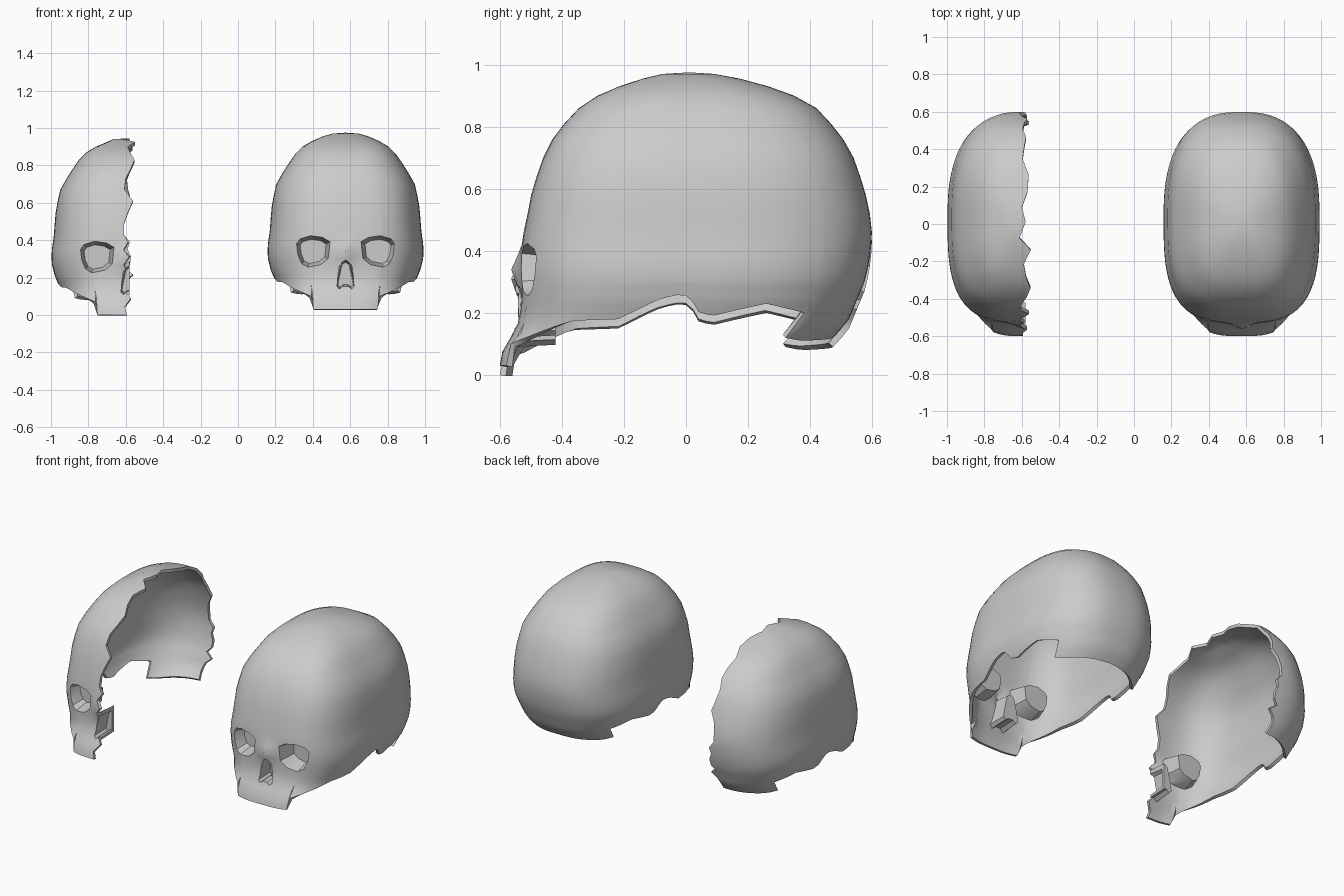
import bpy, bmesh, math, random

if "Cube" in bpy.data.objects:
    bpy.data.objects.remove(bpy.data.objects["Cube"])

random.seed(7)
# Horizontal sections of the skull: z, front y, back y, half width
SECTIONS = [(.03, -.60, .41, .335), (.10, -.587, .45, .35), (.13, -.555, .485, .36),
            (.18, -.537, .525, .375), (.24, -.53, .55, .40), (.30, -.53, .575, .415),
            (.36, -.532, .59, .418), (.45, -.525, .60, .405), (.52, -.51, .592, .40),
            (.60, -.495, .575, .393), (.70, -.46, .54, .37), (.78, -.42, .495, .325),
            (.86, -.345, .42, .27), (.91, -.27, .33, .22), (.95, -.16, .20, .14),
            (.97, -.075, .09, .07)]
# Lower rim height by angle around the head (0 = face, 180 = nape)
RIM = [(0, .03), (19.5, .03), (20, .10), (29, .13), (43, .175), (60, .18), (75, .24),
       (83, .258), (90, .255), (95, .205), (103, .19), (124, .23), (141, .20),
       (141.5, .12), (150, .11), (180, .12)]
LEVELS = [.30, .34, .38, .42, .46, .52, .58, .64, .70, .76, .81, .86, .90, .93, .955, .97]
LOW = 6
TOP = .975
NF, NB = 3.1, 2.6


def lookup(table, k):
    if k <= table[0][0]:
        return table[0][1:]
    for a, b in zip(table, table[1:]):
        if k <= b[0]:
            t = (k - a[0]) / (b[0] - a[0])
            return tuple(p + (q - p) * t for p, q in zip(a[1:], b[1:]))
    return table[-1][1:]


def nose_bump(x, z):
    return .032 * math.exp(-(x / .045) ** 2 - ((z - .335) / .05) ** 2)


def face_y(x, z):
    yf, yb, hw = lookup(SECTIONS, z)
    c = (yf + yb) / 2
    return c - (c - yf) * (1 - min(abs(x) / hw, 1) ** NF) ** (1 / NF) - nose_bump(x, z)


def surface(deg, z):
    yf, yb, hw = lookup(SECTIONS, z)
    c, ry = (yf + yb) / 2, (yb - yf) / 2
    s, k = math.sin(math.radians(deg)), math.cos(math.radians(deg))
    n = NF if k > 0 else NB
    r = ((abs(s) / hw) ** n + (abs(k) / ry) ** n) ** (-1 / n)
    x, y = r * s, c - r * k
    return x, (y - nose_bump(x, z) if k > 0 else y), z


def new_object(name, bm):
    me = bpy.data.meshes.new(name)
    bm.to_mesh(me)
    bm.free()
    ob = bpy.data.objects.new(name, me)
    bpy.context.collection.objects.link(ob)
    return ob


def shell(name, half):
    """Open cranium made of columns around the head; half = broken left side."""
    pos = sorted(set(range(0, 181, 4)) | {19.5, 141, 141.5})
    neg = [-a for a in reversed(pos)]
    angles = neg if half else neg[:-1] + pos[:-1]
    rows = LOW + len(LEVELS)
    jag = [[random.uniform(-.035, .03) if half else 0 for _ in range(rows + 1)] for _ in range(2)]
    bm = bmesh.new()
    cols = []
    for a in angles:
        rim = lookup(RIM, abs(a))[0]
        zs = [rim + (LEVELS[0] - rim) * i / LOW for i in range(LOW)] + LEVELS
        col = []
        for j, z in enumerate(zs):
            x, y, z = surface(a, z)
            x += jag[abs(a) > 90][j] * max(0, 1 - abs(x) / .16)
            col.append(bm.verts.new((x, y, z)))
        cols.append(col)
    pole = bm.verts.new((0, .01, TOP))
    pairs = list(zip(cols, cols[1:])) + ([] if half else [(cols[-1], cols[0])])
    for p, q in pairs:
        for j in range(rows - 1):
            bm.faces.new((p[j], q[j], q[j + 1], p[j + 1]))
        bm.faces.new((p[-1], q[-1], pole))
    ob = new_object(name, bm)
    m = ob.modifiers.new("bone_thickness", 'SOLIDIFY')
    m.thickness, m.offset = .02, -1
    apply(ob, m)
    return ob


def apply(ob, mod):
    bpy.ops.object.select_all(action='DESELECT')
    bpy.context.view_layer.objects.active = ob
    ob.select_set(True)
    bpy.ops.object.modifier_apply(modifier=mod.name)


def pocket(loop, centre, front_scale, back_scale, front_dy, back_y):
    """Tapered plug whose front follows the face surface."""
    bm = bmesh.new()

    def ring(s, y=None):
        out = []
        for x, z in loop:
            px, pz = centre[0] + (x - centre[0]) * s, centre[1] + (z - centre[1]) * s
            out.append(bm.verts.new((px, face_y(px, pz) + front_dy if y is None else y, pz)))
        return out
    f, b = ring(front_scale), ring(back_scale, back_y)
    n = len(loop)
    for i in range(n):
        k = (i + 1) % n
        bm.faces.new((f[i], f[k], b[k], b[i]))
    caps = [bm.faces.new(f), bm.faces.new(b)]
    bmesh.ops.triangulate(bm, faces=caps)
    bmesh.ops.recalc_face_normals(bm, faces=bm.faces)
    ob = new_object("helper", bm)
    ob.hide_render = True
    return ob


def combine(ob, other, op):
    m = ob.modifiers.new("join", 'BOOLEAN')
    m.operation, m.object, m.solver = op, other, 'EXACT'
    apply(ob, m)
    bpy.data.objects.remove(other)


ORBIT = [(.078, .395), (.12, .42), (.19, .43), (.25, .412), (.27, .385), (.262, .32),
         (.24, .27), (.205, .25), (.13, .265), (.088, .30)]
NOSE = [(0, .30), (.022, .285), (.04, .21), (.05, .15), (.035, .135), (.015, .15), (0, .15)]


def skull(name, half, location):
    ob = shell(name, half)
    # eye sockets
    for s in ((-1,) if half else (-1, 1)):
        loop, c = [(s * x, z) for x, z in ORBIT], (s * .172, .34)
        combine(ob, pocket(loop, c, 1.12, .88, .01, -.40), 'UNION')
        combine(ob, pocket(loop, c, 1.04, .72, -.05, -.415), 'DIFFERENCE')
    # nasal cavity
    left = [(-x, z) for x, z in NOSE]
    whole = left + NOSE[-2:0:-1]
    combine(ob, pocket(left if half else whole, (0, .21), 1.2, 1.1, .01, -.42), 'UNION')
    combine(ob, pocket(whole, (0, .21), 1.0, .8, -.05, -.44), 'DIFFERENCE')
    ob.location = location
    bpy.ops.object.shade_smooth_by_angle(angle=math.radians(32))


skull("whole_skull", False, (.575, 0, 0))
skull("broken_half_skull", True, (-.58, 0, -.03))
